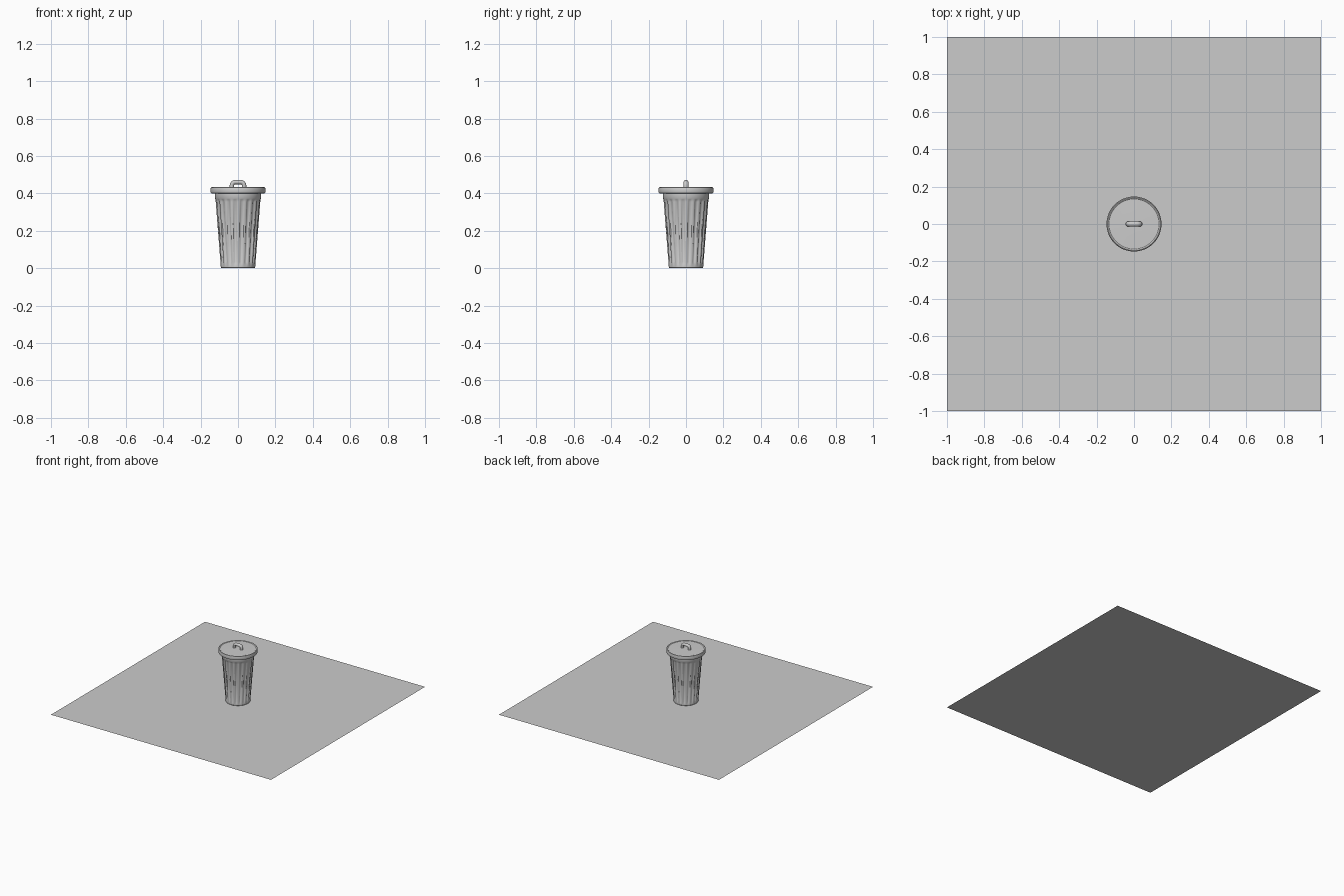
import bpy, bmesh, math

if "Cube" in bpy.data.objects:
    bpy.data.objects.remove(bpy.data.objects["Cube"])


def finish(name, bm, angle=35):
    bmesh.ops.recalc_face_normals(bm, faces=bm.faces)
    me = bpy.data.meshes.new(name)
    bm.to_mesh(me)
    bm.free()
    ob = bpy.data.objects.new(name, me)
    bpy.context.collection.objects.link(ob)
    bpy.ops.object.select_all(action='DESELECT')
    ob.select_set(True)
    bpy.context.view_layer.objects.active = ob
    bpy.ops.object.shade_smooth_by_angle(angle=math.radians(angle))
    return ob


def lathe(name, profile, n, flute=None):
    """Revolve (radius, z, flute strength) rings, capping both ends."""
    bm = bmesh.new()
    rings = []
    for r, z, k in profile:
        ring = []
        for i in range(n):
            a = 2 * math.pi * i / n
            rr = r - k * (flute(i) if flute else 0)
            ring.append(bm.verts.new((rr * math.cos(a), rr * math.sin(a), z)))
        rings.append(ring)
    for lo, hi in zip(rings, rings[1:]):
        for i in range(n):
            j = (i + 1) % n
            bm.faces.new((lo[i], lo[j], hi[j], hi[i]))
    bm.faces.new(rings[0])
    bm.faces.new(rings[-1])
    return finish(name, bm)


# Flat square sheet the can stands on
bm = bmesh.new()
bmesh.ops.create_grid(bm, x_segments=1, y_segments=1, size=1.0)
finish("base_sheet", bm)

# Tapered body with vertical flutes between plain bands
FLUTES, STEPS = 20, 8
groove = (0, 0, 0.1, 0.8, 1, 1, 0.8, 0.1)
body = [(0.088, 0.0, 0), (0.092, 0.004, 0), (0.093, 0.022, 0),
        (0.094, 0.034, 0.007), (0.107, 0.2, 0.007), (0.119, 0.355, 0.007),
        (0.120, 0.368, 0), (0.123, 0.374, 0), (0.124, 0.395, 0), (0.124, 0.405, 0)]
lathe("can_body", body, FLUTES * STEPS, lambda i: groove[i % STEPS])

# Lid with a rounded rim
lid = [(0.125, 0.402, 0), (0.141, 0.400, 0), (0.145, 0.402, 0), (0.147, 0.407, 0),
       (0.147, 0.425, 0), (0.145, 0.431, 0), (0.141, 0.433, 0), (0.137, 0.432, 0),
       (0.134, 0.429, 0), (0.08, 0.430, 0), (0.03, 0.431, 0)]
lathe("lid", lid, 64)

# Arched grab handle swept along a rounded path
R, W, TOP, BASE, T = 0.018, 0.033, 0.460, 0.424, 0.0115
path = [(W, BASE, 0)]
for i in range(7):
    a = math.pi / 2 * i / 6
    path.append((W - R + R * math.cos(a), TOP - R + R * math.sin(a), a))
path += [(-x, z, math.pi - a) for x, z, a in reversed(path)]
bm = bmesh.new()
SIDES = 16
rings = []
for x, z, a in path:
    ring = []
    for s in range(SIDES):
        b = 2 * math.pi * s / SIDES
        d = T * math.cos(b)
        ring.append(bm.verts.new((x + d * math.cos(a), 1.15 * T * math.sin(b),
                                  z + d * math.sin(a))))
    rings.append(ring)
for p, q in zip(rings, rings[1:]):
    for s in range(SIDES):
        t = (s + 1) % SIDES
        bm.faces.new((p[s], p[t], q[t], q[s]))
bm.faces.new(rings[0])
bm.faces.new(rings[-1])
finish("lid_handle", bm)
